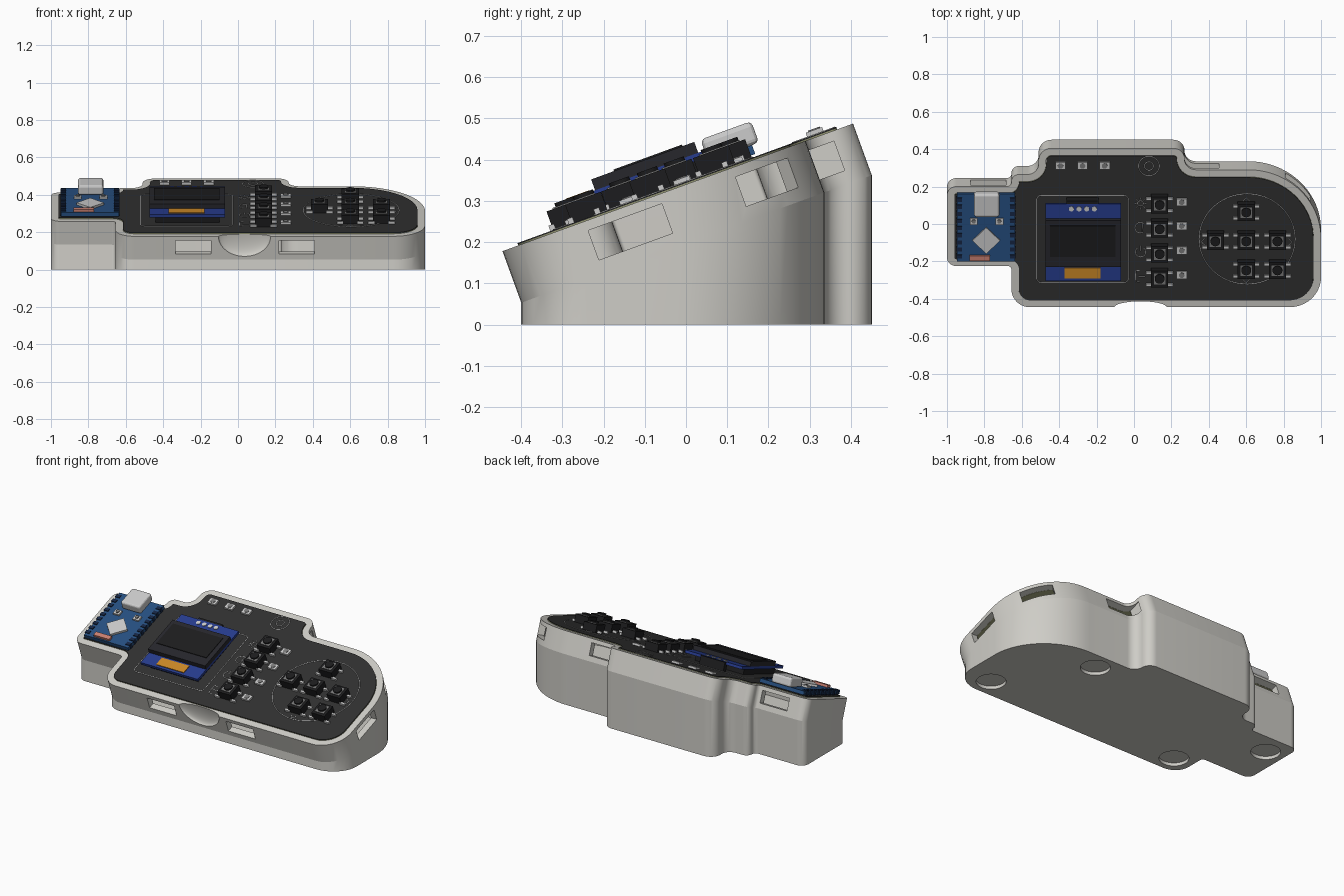
import bpy, bmesh
from math import sin, cos, pi, radians
from mathutils import Matrix, Vector

if "Cube" in bpy.data.objects:
    bpy.data.objects.remove(bpy.data.objects["Cube"])

TILT = radians(20)
S, C = sin(TILT), cos(TILT)
M = Matrix.Translation((0, 0, 0.34)) @ Matrix.Rotation(TILT, 4, 'X')   # tilted top plane


def mat(name, r, g, b):
    m = bpy.data.materials.new(name)
    m.diffuse_color = (r, g, b, 1)
    m.use_nodes = True
    m.node_tree.nodes["Principled BSDF"].inputs["Base Color"].default_value = m.diffuse_color
    return m


SHELL = mat("warm_grey", 0.62, 0.61, 0.57)
BLACK = mat("black", 0.012, 0.012, 0.013)
MASK = mat("dark_mask", 0.03, 0.03, 0.03)
EDGE = mat("board_edge", 0.3, 0.31, 0.17)
BLUE = mat("blue", 0.02, 0.045, 0.27)
TEAL = mat("module_blue", 0.02, 0.08, 0.22)
NAVY = mat("navy", 0.008, 0.02, 0.06)
ORANGE = mat("orange", 0.6, 0.25, 0.02)
SALMON = mat("salmon", 0.6, 0.22, 0.17)
STEEL = mat("steel", 0.55, 0.55, 0.55)
GREY = mat("mid_grey", 0.2, 0.2, 0.2)
GLASS = mat("screen_frame", 0.02, 0.02, 0.025)


def finish(name, bm, material=None, smooth=None):
    bmesh.ops.recalc_face_normals(bm, faces=bm.faces)
    me = bpy.data.meshes.new(name)
    bm.to_mesh(me)
    bm.free()
    ob = bpy.data.objects.new(name, me)
    bpy.context.collection.objects.link(ob)
    if material:
        me.materials.append(material)
    if smooth:
        shade(ob, smooth)
    return ob


def shade(ob, deg):
    bpy.ops.object.select_all(action='DESELECT')
    ob.select_set(True)
    bpy.context.view_layer.objects.active = ob
    bpy.ops.object.shade_smooth_by_angle(angle=radians(deg))


def place(x, y, w):
    """Top-view x, y at height w above the rim plane -> tilted frame."""
    return Matrix.Translation((x, (y + S * w) / C, w))


def box(bm, x, y, sx, sy, w0, w1, rot=0):
    m = place(x, y, w1) @ Matrix.Translation((0, 0, (w0 - w1) / 2)) @ Matrix.Rotation(rot, 4, 'Z')
    bmesh.ops.create_cube(bm, size=1, matrix=M @ m @ Matrix.Diagonal((sx, sy, w1 - w0, 1)))


def rect(name, x0, x1, y0, y1, w0, w1, material):
    bm = bmesh.new()
    box(bm, (x0 + x1) / 2, (y0 + y1) / 2, x1 - x0, (y1 - y0) / C, w0, w1)
    return finish(name, bm, material)


def cyl(bm, x, y, r, w0, w1, seg=24):
    m = place(x, y, w1) @ Matrix.Translation((0, 0, (w0 - w1) / 2))
    bmesh.ops.create_cone(bm, cap_ends=True, segments=seg, radius1=r, radius2=r, depth=w1 - w0, matrix=M @ m)


# Case outline: corner x, top-view y, fillet radius
CORNERS = [(-1, -.225, .05), (-.655, -.225, .02), (-.655, -.445, .1), (1, -.445, .17), (1, .29, .39),
           (.27, .29, .06), (.27, .405, .06), (-.51, .405, .07), (-.51, .265, .06),
           (-.655, .265, .04), (-.655, .2, .025), (-1, .2, .05)]


def outline(inset=0):
    pts, n = [Vector((x, y / C)) for x, y, r in CORNERS], len(CORNERS)
    out = []
    for i, p in enumerate(pts):
        a, b = (p - pts[i - 1]).normalized(), (pts[(i + 1) % n] - p).normalized()
        turn = a.cross(b)
        q = p + inset * (Vector((-a.y, a.x)) + Vector((-b.y, b.x)))
        r = max(CORNERS[i][2] - inset * (1 if turn > 0 else -1), .003)
        ctr, k = q - a * r + b * r, 20 if r > .3 else 10
        for j in range(k + 1):
            t = pi / 2 * j / k
            out.append(ctr - b * r * cos(t) + a * r * sin(t))
    return out


def loft(rings):
    bm = bmesh.new()
    loops = [[bm.verts.new(p) for p in ring] for ring in rings]
    n = len(loops[0])
    for lo, hi in zip(loops, loops[1:]):
        for i in range(n):
            bm.faces.new((lo[i], lo[(i + 1) % n], hi[(i + 1) % n], hi[i]))
    bm.faces.new(loops[0])
    bm.faces.new(loops[-1])
    return bm


def ring(pts, w):
    return [M @ Vector((p.x, p.y, w)) for p in pts]


def body(inset, top, floor):
    """Upper band square to the tilted face, lower walls vertical."""
    pts = outline(inset)
    bend = ring(pts, -.133)
    return loft([[Vector((p.x, p.y, floor)) for p in bend], bend, ring(pts, top)])


# Case shell, hollowed and cut
shell = finish("case_shell", body(0, 0, 0), SHELL)
cutters = [finish("cavity_cutter", body(.04, .05, .045))]
for x, v, rot in [(-.24, -.473, 0), (.315, -.473, 0), (1, -.166, pi / 2), (.886, .195, -pi / 4),
                  (.36, .308, 0), (-.78, .213, 0)]:
    bm = bmesh.new()
    m = Matrix.Translation((x, v, -.062)) @ Matrix.Rotation(rot, 4, 'Z') @ Matrix.Diagonal((.19, .13, .076, 1))
    bmesh.ops.create_cube(bm, size=1, matrix=M @ m)
    cutters.append(finish("window_cutter", bm))
bm = bmesh.new()     # thumb notch
bmesh.ops.create_uvsphere(bm, u_segments=40, v_segments=24, radius=1,
                          matrix=M @ Matrix.Translation((.035, -.474, .001)) @ Matrix.Diagonal((.14, .034, .115, 1)))
cutters.append(finish("notch_cutter", bm))
for x, y in [(.82, -.28), (.47, .22), (-.53, -.28), (-.88, .11)]:     # foot recesses
    bm = bmesh.new()
    bmesh.ops.create_cone(bm, cap_ends=True, segments=40, radius1=.085, radius2=.085, depth=.04,
                          matrix=Matrix.Translation((x, y, 0)))
    cutters.append(finish("foot_cutter", bm))
bpy.context.view_layer.objects.active = shell
for c in cutters:
    c.hide_render = True
    mod = shell.modifiers.new("cut", 'BOOLEAN')
    mod.operation, mod.object, mod.solver = 'DIFFERENCE', c, 'EXACT'
    bpy.ops.object.modifier_apply(modifier=mod.name)
    bpy.data.objects.remove(c)
shade(shell, 14)

# Circuit board with dark top
pts = outline(.041)
finish("circuit_board", loft([ring(pts, -.024), ring(pts, .003)]), EDGE)
finish("board_top_mask", loft([ring(pts, .003), ring(pts, .006)]), MASK)

# Display module
rect("display_board", -.473, -.07, -.305, .107, .045, .062, BLUE)
rect("display_header", -.36, -.19, .095, .122, .005, .06, BLACK)
rect("display_glass_frame", -.473, -.07, -.23, .02, .062, .09, GLASS)
rect("display_active_area", -.45, -.1, -.176, -.01, .088, .094, BLACK)
rect("display_ribbon", -.372, -.178, -.292, -.235, .06, .067, ORANGE)
rect("display_support", -.44, -.1, -.27, .04, .005, .045, BLACK)
bm = bmesh.new()
for i in range(4):
    cyl(bm, -.335 + .041 * i, .08, .014, .03, .066, 12)
finish("display_pins", bm, STEEL)

# Tactile buttons
pads = [(.6, .06), (.435, -.095), (.6, -.095), (.767, -.095), (.6, -.25), (.767, -.25)]
column = [(.137, y) for y in (.10, -.03, -.163, -.295)]
bases, plates, knobs, legs = (bmesh.new() for _ in range(4))
for x, y in pads + column:
    box(bases, x, y, .092, .092, .005, .054)
    box(plates, x, y, .062, .062, .05, .057)
    cyl(knobs, x, y, .026, .05, .066)
    for sx in (-1, 1):
        for sy in (-1, 1):
            box(legs, x + sx * .055, y + sy * .032, .034, .014, .005, .02)
finish("button_bases", bases, BLACK)
finish("button_plates", plates, GREY)
finish("button_knobs", knobs, BLACK, 30)
finish("button_legs", legs, STEEL)

# Indicator lights
lamps, lenses = bmesh.new(), bmesh.new()
for x, y in [(.255, y) for y in (.115, -.012, -.143, -.275)] + [(x, .31) for x in (-.393, -.275, -.157)]:
    box(lamps, x, y, .055, .042, .005, .018)
    cyl(lenses, x, y, .015, .017, .021, 12)
finish("indicator_lights", lamps, STEEL)
finish("indicator_lenses", lenses, GREY)

# Controller module
rect("module_board", -.945, -.635, -.2, .16, .012, .035, TEAL)
bm = bmesh.new()
for i in range(9):
    for x in (-.935, -.648):
        box(bm, x, -.175 + i * .038, .03, .022, .01, .04)
finish("module_edge_pads", bm, NAVY)
bm = bmesh.new()
box(bm, -.79, -.09, .105, .105, .035, .048, pi / 4)
finish("module_chip", bm, STEEL)
usb = rect("module_port", -.855, -.72, .035, .158, .035, .09, STEEL)
bev = usb.modifiers.new("round", 'BEVEL')
bev.width, bev.segments = .012, 3
bm, bk = bmesh.new(), bmesh.new()
for x in (-.857, -.72):
    box(bm, x, .012, .042, .036, .03, .046)
    cyl(bk, x, .012, .011, .04, .052, 12)
finish("module_buttons", bm, STEEL)
finish("module_button_caps", bk, GREY)
rect("module_antenna", -.88, -.77, -.198, -.17, .03, .05, SALMON)

# Printed guide lines
cu = bpy.data.curves.new("printed_lines", 'CURVE')
cu.dimensions, cu.bevel_depth, cu.bevel_resolution = '3D', .0022, 0
cu.materials.append(STEEL)


def line(points, closed=False):
    sp = cu.splines.new('POLY')
    sp.points.add(len(points) - 1)
    for p, (x, y) in zip(sp.points, points):
        p.co = (*(M @ place(x, y, .006)).translation, 1)
    sp.use_cyclic_u = closed


def arc(x, y, r, a0=0, a1=360, n=48):
    return [(x + r * cos(radians(a0 + (a1 - a0) * i / n)), y + C * r * sin(radians(a0 + (a1 - a0) * i / n)))
            for i in range(n + (a1 - a0 < 360))]


line(arc(.605, -.08, .257), True)
line(arc(.08, .31, .055), True)
line(arc(.08, .31, .024, n=20), True)
line(arc(-.055, .13, .025, 0, 90, 6) + arc(-.495, .13, .025, 90, 180, 6)
     + arc(-.495, -.29, .025, 180, 270, 6) + arc(-.055, -.29, .025, 270, 360 - .01, 6), True)
line(arc(.035, .11, .015, n=16), True)     # sun
for k in range(8):
    a = pi * k / 4
    line([(.035 + r * cos(a), .11 + r * sin(a)) for r in (.022, .032)])
line(arc(.035, -.02, .03, 60, 300, 20) + arc(.055, -.02, .028, 250, 110, 1), False)     # moon
line(arc(.035, -.15, .028, 125, 415 - 0.1, 20))     # power
line([(.035, -.145), (.035, -.115)])
line([(.03, -.25), (.01, -.25), (.01, -.31), (.03, -.31)])     # exit arrow
line([(.025, -.28), (.06, -.28)])
for x, y, dx, dy in [(.6, .14, 0, 1), (.36, -.095, -1, 0), (.845, -.095, 1, 0), (.6, -.315, 0, -1)]:
    t = .018
    line([(x - t * dx - t * dy, y - t * dy - t * dx), (x, y), (x - t * dx + t * dy, y - t * dy + t * dx)])
bpy.context.collection.objects.link(bpy.data.objects.new("printed_lines", cu))
